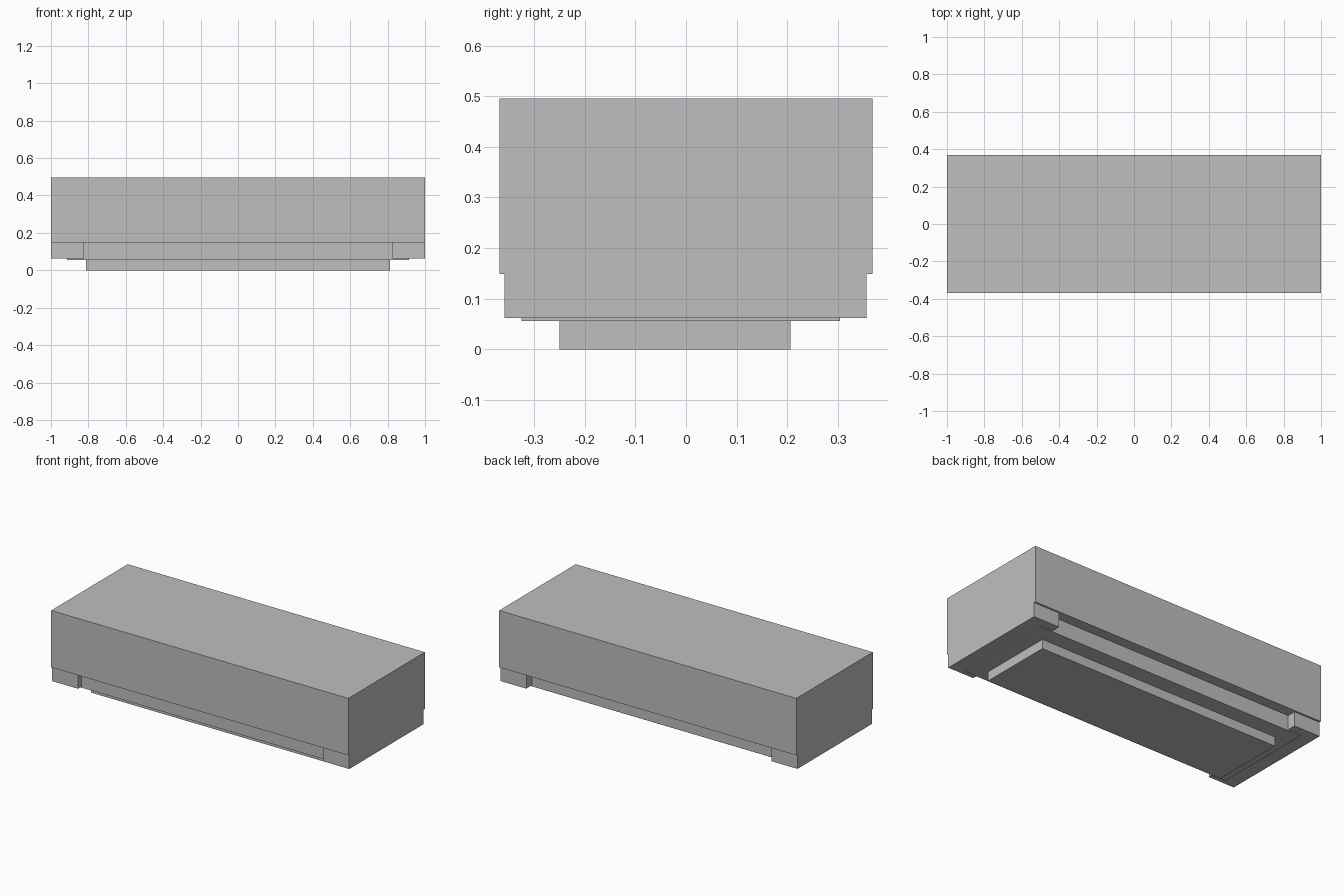
import bpy

cube = bpy.data.objects.get("Cube")
if cube:
    bpy.data.objects.remove(cube, do_unlink=True)

# Single neutral colour
grey = bpy.data.materials.new("light_grey")
grey.use_nodes = True
colour = (0.52, 0.52, 0.52, 1)
grey.diffuse_color = colour
grey.node_tree.nodes["Principled BSDF"].inputs["Base Color"].default_value = colour


def box(name, x, y, z):
    """Box spanning the given (low, high) range on each axis."""
    spans = (x, y, z)
    bpy.ops.mesh.primitive_cube_add(size=1, location=[sum(s) / 2 for s in spans])
    ob = bpy.context.object
    ob.name = name
    ob.scale = [s[1] - s[0] for s in spans]
    bpy.ops.object.transform_apply(location=False, rotation=False, scale=True)
    ob.data.materials.append(grey)
    return ob


BODY_BOTTOM = 0.149
CORE_BOTTOM = 0.056

# Main block
box("body", (-1, 1), (-0.368, 0.368), (BODY_BOTTOM, 0.495))

# Recessed core between the end supports, slightly lower than them
box("recessed_core", (-0.913, 0.913), (-0.325, 0.304), (CORE_BOTTOM, BODY_BOTTOM))

# Supports across each end
for side, x in (("right", (-1, -0.825)), ("left", (0.825, 1))):
    box(side + "_end_support", x, (-0.359, 0.357), (0.062, BODY_BOTTOM))

# Raised panel underneath
box("base_panel", (-0.814, 0.814), (-0.25, 0.206), (0, CORE_BOTTOM))
